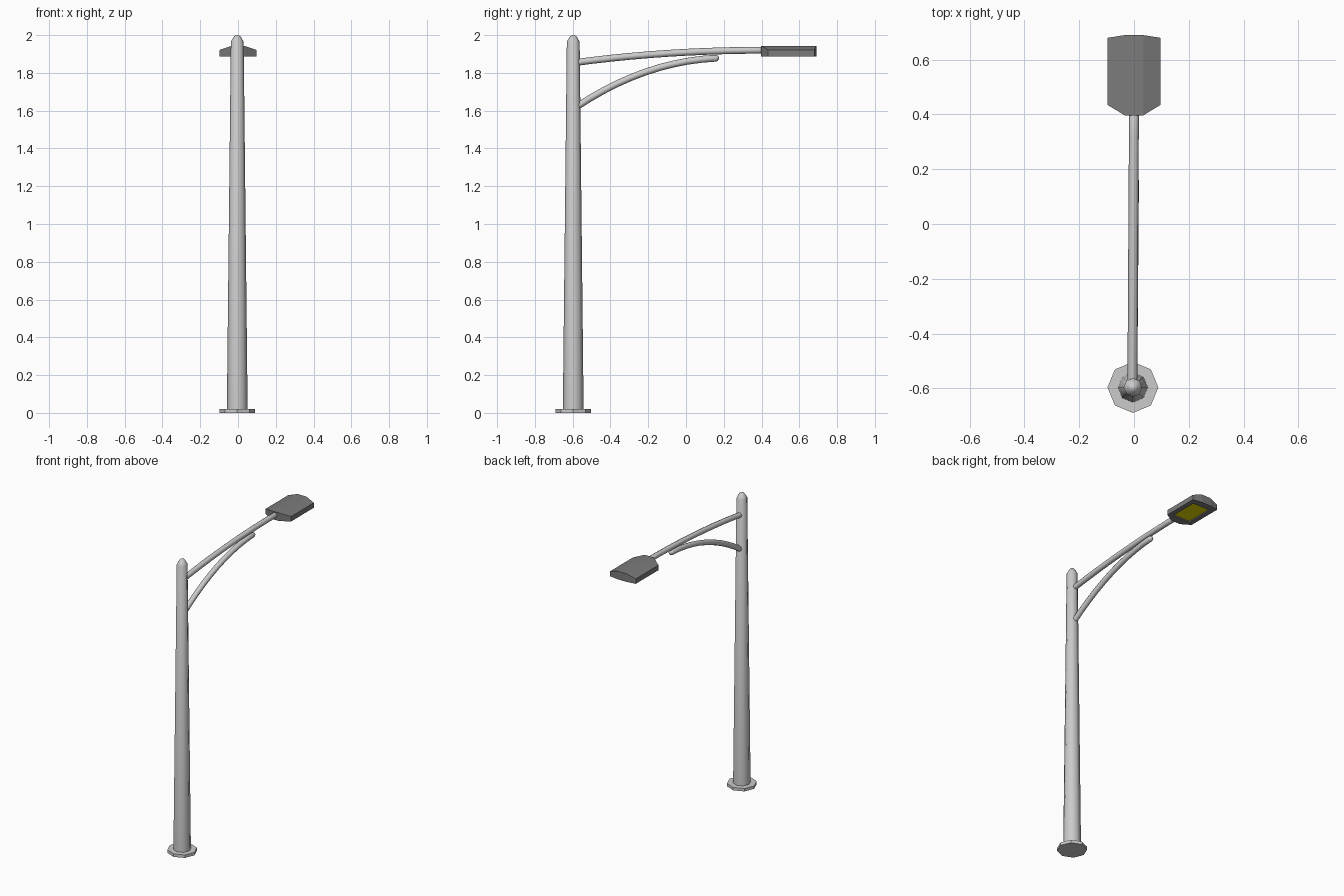
import bpy, bmesh, math

if "Cube" in bpy.data.objects:
    bpy.data.objects.remove(bpy.data.objects["Cube"])

PX, PY = -0.004, -0.597   # pole axis


def finish(name, bm, angle=None, mats=()):
    bmesh.ops.recalc_face_normals(bm, faces=bm.faces)
    me = bpy.data.meshes.new(name)
    bm.to_mesh(me)
    bm.free()
    ob = bpy.data.objects.new(name, me)
    bpy.context.collection.objects.link(ob)
    for m in mats:
        me.materials.append(m)
    if angle:
        bpy.ops.object.select_all(action='DESELECT')
        ob.select_set(True)
        bpy.context.view_layer.objects.active = ob
        bpy.ops.object.shade_smooth_by_angle(angle=math.radians(angle))
    return ob


def lathe(name, profile, sides=8, angle=None):
    bm = bmesh.new()
    rings = [[bm.verts.new((PX + r * math.cos(math.tau * i / sides),
                            PY + r * math.sin(math.tau * i / sides), z))
              for i in range(sides)] for r, z in profile]
    for a, b in zip(rings, rings[1:]):
        for i in range(sides):
            j = (i + 1) % sides
            bm.faces.new((a[i], a[j], b[j], b[i]))
    bm.faces.new(rings[0])
    bm.faces.new(rings[-1])
    return finish(name, bm, angle)


def tube(name, p0, p1, p2, radius, x0, x1, steps=10):
    # eight-sided tube along a quadratic curve in the y-z plane, rounded tip
    sides = 8
    bm = bmesh.new()
    rings = []
    stations = [(i / steps, 1.0, 0.0) for i in range(steps + 1)]
    stations += [(1.0, 0.75, 0.009), (1.0, 0.3, 0.014)]
    for t, s, push in stations:
        y, z = ((1 - t) ** 2 * a + 2 * t * (1 - t) * b + t * t * c
                for a, b, c in zip(p0, p1, p2))
        dy, dz = ((1 - t) * (b - a) + t * (c - b) for a, b, c in zip(p0, p1, p2))
        n = math.hypot(dy, dz)
        dy, dz = dy / n, dz / n
        ring = []
        for k in range(sides):
            a = math.tau * k / sides
            u, v = radius * s * math.cos(a), radius * s * math.sin(a)
            ring.append(bm.verts.new((x0 + (x1 - x0) * t + u,
                                      y + dy * push - dz * v,
                                      z + dz * push + dy * v)))
        rings.append(ring)
    for a, b in zip(rings, rings[1:]):
        for i in range(sides):
            j = (i + 1) % sides
            bm.faces.new((a[i], a[j], b[j], b[i]))
    bm.faces.new(rings[0])
    bm.faces.new(rings[-1])
    return finish(name, bm, 60)


def material(name, rgb):
    m = bpy.data.materials.new(name)
    m.diffuse_color = (*rgb, 1)
    m.use_nodes = True
    m.node_tree.nodes["Principled BSDF"].inputs["Base Color"].default_value = m.diffuse_color
    return m


# Base plate, tapered pole with rounded cap
lathe("base_plate", [(0.093, 0), (0.093, 0.02)])
lathe("pole", [(0.055, 0.015), (0.034, 1.965), (0.028, 1.975),
               (0.016, 1.995), (0.006, 2.0)], angle=50)

# Upper arm and curved brace
tube("arm", (-0.585, 1.855), (-0.10, 1.92), (0.42, 1.92), 0.018, -0.006, 0)
tube("brace", (-0.58, 1.62), (-0.22, 1.86), (0.16, 1.878), 0.018, -0.006, 0)

# Lamp head: chamfered outline with sloped sides and recessed panel below
dark = material("dark_grey", (0.2, 0.2, 0.2))
yellow = material("lamp_yellow", (0.8, 0.7, 0.0))
half = [(0.034, 0.397), (0.097, 0.435), (0.097, 0.68), (0.034, 0.69)]
outline = half + [(-x, y) for x, y in reversed(half)]
bm = bmesh.new()
low = [bm.verts.new((x, y, 1.888)) for x, y in outline]
top = [bm.verts.new((x, y, 1.943 if abs(x) < 0.05 else 1.922)) for x, y in outline]
well = [(max(-0.064, min(0.064, x)), max(0.452, min(0.645, y))) for x, y in outline]
rim = [bm.verts.new((x, y, 1.888)) for x, y in well]
deep = [bm.verts.new((x, y, 1.896)) for x, y in well]
for a, b in ((top, low), (low, rim), (rim, deep)):
    for i in range(8):
        j = (i + 1) % 8
        bm.faces.new((a[i], a[j], b[j], b[i]))
bm.faces.new((top[0], top[3], top[4], top[7]))
bm.faces.new(top[0:4])
bm.faces.new(top[4:8])
bm.faces.new(deep).material_index = 1
finish("lamp_head", bm, mats=(dark, yellow))
